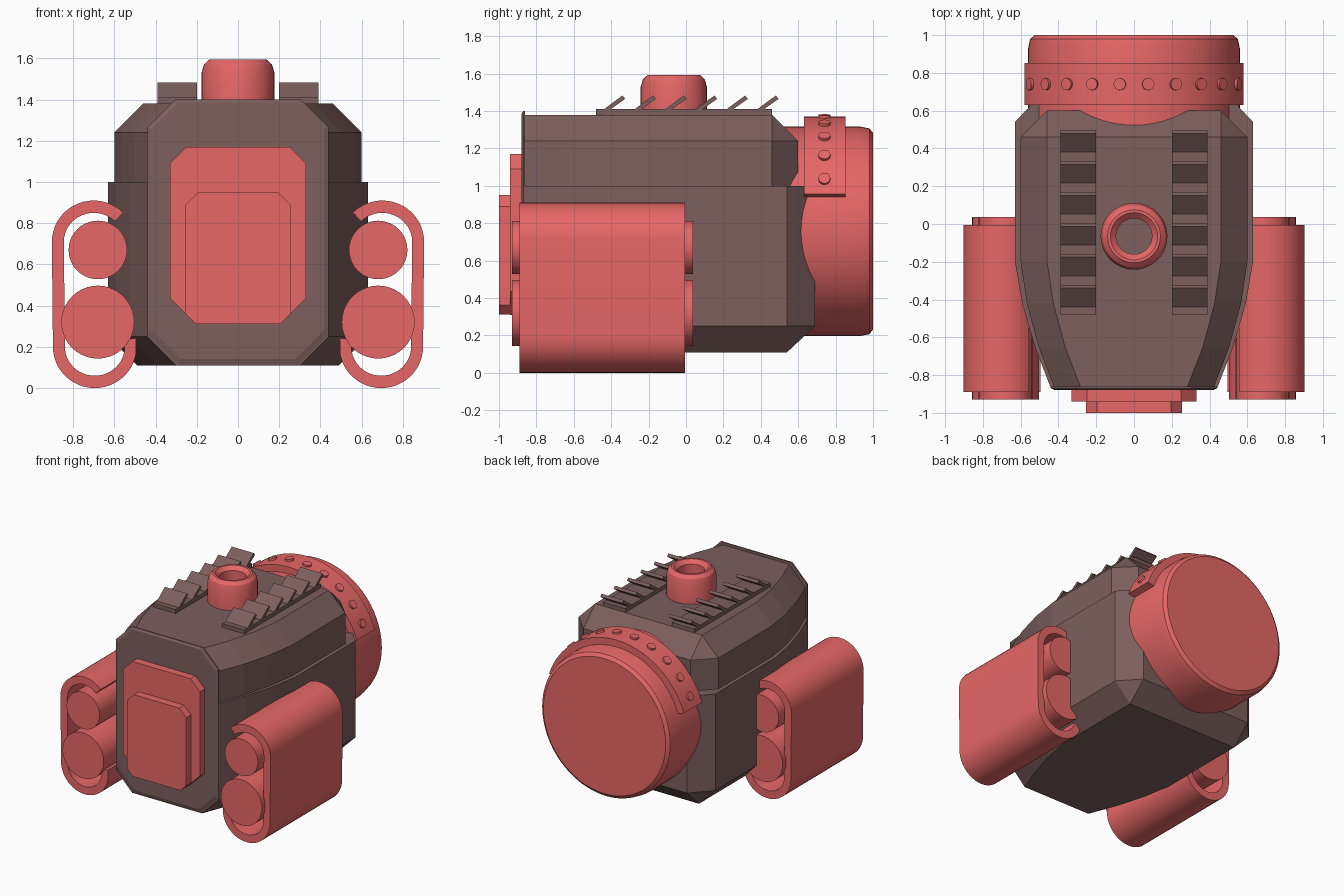
import bpy, bmesh
from math import sin, cos, pi, radians
from mathutils import Vector

if "Cube" in bpy.data.objects:
    bpy.data.objects.remove(bpy.data.objects["Cube"])


def make_mat(name, rgb):
    m = bpy.data.materials.new(name)
    m.diffuse_color = (*rgb, 1)
    m.use_nodes = True
    m.node_tree.nodes["Principled BSDF"].inputs["Base Color"].default_value = m.diffuse_color
    return m


BROWN = make_mat("brown", (0.2, 0.115, 0.11))
RED = make_mat("red", (0.8, 0.135, 0.135))


def loft(name, rings, mat, smooth=False, loop=False):
    """Skin a list of equal-length rings; cap the ends, or join last to first."""
    bm = bmesh.new()
    vs = [[bm.verts.new(p) for p in r] for r in rings]
    n = len(rings[0])
    pairs = list(zip(vs, vs[1:])) + ([(vs[-1], vs[0])] if loop else [])
    for a, b in pairs:
        for i in range(n):
            j = (i + 1) % n
            bm.faces.new((a[i], a[j], b[j], b[i]))
    if not loop:
        bm.faces.new(vs[0])
        bm.faces.new(vs[-1])
    bmesh.ops.remove_doubles(bm, verts=bm.verts, dist=1e-5)
    bmesh.ops.recalc_face_normals(bm, faces=bm.faces)
    me = bpy.data.meshes.new(name)
    bm.to_mesh(me)
    bm.free()
    ob = bpy.data.objects.new(name, me)
    bpy.context.collection.objects.link(ob)
    me.materials.append(mat)
    if smooth:
        bpy.ops.object.select_all(action='DESELECT')
        ob.select_set(True)
        bpy.context.view_layer.objects.active = ob
        bpy.ops.object.shade_smooth_by_angle(angle=radians(25))
    return ob


def prism_y(name, pts, y0, y1, mat, smooth=False):
    return loft(name, [[(x, y, z) for x, z in pts] for y in (y0, y1)], mat, smooth)


def ring(c, axis, r, n):
    """Circle of n points around an axis."""
    axis = Vector(axis).normalized()
    u = axis.orthogonal().normalized()
    v = axis.cross(u)
    return [Vector(c) + r * (u * cos(2 * pi * i / n) + v * sin(2 * pi * i / n)) for i in range(n)]


def octagon(w, z0, z1, top, bottom):
    right = [(w - bottom, z0), (w, z0 + bottom), (w, z1 - top), (w - top, z1)]
    return right + [(-x, z) for x, z in reversed(right)]


def hull(name, stations, flat, mid, edge, cut):
    """Hull half: flat joint, upright sides, chamfer towards the outer edge."""
    rings = []
    for y, w in stations:
        last = y == stations[-1][0]
        c, e = (0, mid) if last else (cut, edge)
        half = [(w, flat), (w, mid), (w - c, e)]
        rings.append([(x, y, z) for x, z in half + [(-x, z) for x, z in reversed(half)]])
    loft(name, rings, BROWN)


# Body: lower and upper hull with tapered nose
hull("lower_hull", [(-.87, .44), (-.65, .525), (-.42, .592), (-.2, .63), (.54, .63), (.69, .49)],
     1.0, .25, .11, .14)
hull("upper_hull", [(-.87, .42), (-.65, .505), (-.42, .567), (-.2, .60), (.46, .60), (.60, .46)],
     1.0, 1.24, 1.38, .14)

# Front plate with chamfered rim, and two stacked panels
outer, inner = octagon(.44, .11, 1.40, .135, .15), octagon(.417, .14, 1.385, .13, .14)
loft("front_plate", [[(x, y, z) for x, z in p] for y, p in ((-.86, outer), (-.87, outer), (-.88, inner))], BROWN)
prism_y("front_panel", octagon(.33, .31, 1.17, .08, .125), -.94, -.87, RED)
prism_y("front_panel_cover", octagon(.255, .312, .95, .06, .05), -1.0, -.93, RED)

# Rear drum
CZ = .757
loft("rear_drum", [ring((0, y, CZ), (0, 1, 0), r, 64)
                   for y, r in ((.5, .56), (.93, .56), (.98, .55), (1.0, .525))], RED, True)

# Riveted band over the drum
arc = [radians(-71 + 142 * i / 40) for i in range(41)]
band = [(.613 * sin(a), CZ + .613 * cos(a)) for a in arc]
band += [(.55 * sin(a), CZ + .55 * cos(a)) for a in reversed(arc)]
prism_y("drum_band", band, .63, .853, RED, True)
for k in range(10):
    a = radians(-63 + 14 * k)
    d = Vector((sin(a), 0, cos(a)))
    o = Vector((0, .74, CZ))
    loft("band_rivet", [ring(o + d * h, d, .032, 16) for h in (.60, .627)], RED, True)

# Top hatch: hollow tube with chamfered lip
tube = [(.177, 1.37), (.177, 1.53), (.165, 1.57), (.14, 1.593), (.125, 1.593), (.095, 1.565), (.095, 1.37)]
loft("top_hatch", [ring((0, -.065, z), (0, 0, 1), r, 40) for r, z in tube], RED, True, True)

for s in (1, -1):
    # Louvre strips on the roof
    prism_y("louvre_base", [(s * .2, 1.37), (s * .39, 1.37), (s * .39, 1.41), (s * .2, 1.41)], -.48, .46, BROWN)
    for k in range(6):
        y = .375 - .164 * k
        fin = [(y, 1.405), (y + .035, 1.405), (y + .12, 1.465), (y + .105, 1.483)]
        loft("louvre_fin", [[(x, py, pz) for py, pz in fin] for x in (s * .2, s * .39)], BROWN)

    # Side pod: C-shaped shell around two tanks
    path = [(.70, .71, radians(135 - 135 * i / 18)) for i in range(19)]
    path += [(.695, .20, radians(-180 * i / 24)) for i in range(24)]
    path.append((.695, .215, radians(-188)))
    shell = [(s * (x + .203 * cos(a)), z + .2 * sin(a)) for x, z, a in path]
    shell += [(s * (x + .145 * cos(a)), z + .14 * sin(a)) for x, z, a in reversed(path)]
    prism_y("pod_shell", shell, -.89, -.005, RED, True)
    for name, z, r in (("upper_tank", .67, .142), ("lower_tank", .32, .177)):
        loft(name, [ring((s * .68, y, z), (0, 1, 0), r, 40) for y in (-.93, .037)], RED, True)
